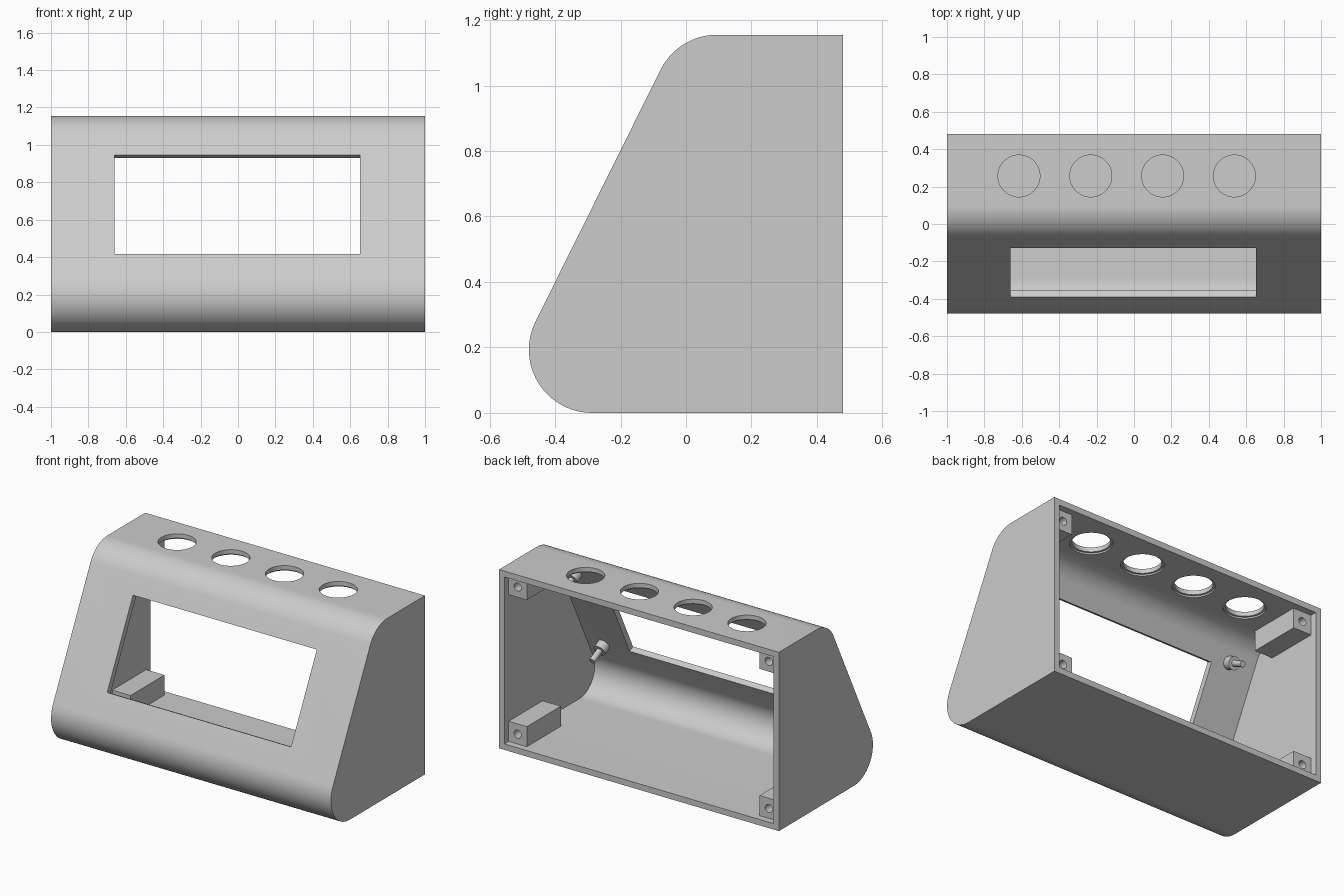
import bpy
import math
from mathutils import Vector, Matrix

if "Cube" in bpy.data.objects:
    bpy.data.objects.remove(bpy.data.objects["Cube"])

WALL = 0.0385
DEPTH, HEIGHT, ROUND = 0.48, 1.155, 0.193
SLOPE = math.atan2(1, 2)                      # lean of the front panel
INWARD = Vector((0, math.cos(SLOPE), -math.sin(SLOPE)))

grey = bpy.data.materials.new("grey plastic")
grey.use_nodes = True
COLOUR = (0.6, 0.6, 0.6, 1)
grey.diffuse_color = COLOUR
grey.node_tree.nodes["Principled BSDF"].inputs["Base Color"].default_value = COLOUR


def finish(obj, name):
    obj.name = name
    obj.data.materials.clear()
    obj.data.materials.append(grey)
    return obj


def box(name, lo, hi):
    lo, hi = Vector(lo), Vector(hi)
    bpy.ops.mesh.primitive_cube_add(size=1, location=(lo + hi) / 2)
    obj = bpy.context.object
    obj.scale = hi - lo
    bpy.ops.object.transform_apply(location=False, rotation=False, scale=True)
    return finish(obj, name)


def rod(name, start, axis, radius, length, sides=48):
    axis = Vector(axis).normalized()
    bpy.ops.mesh.primitive_cylinder_add(
        vertices=sides, radius=radius, depth=length,
        location=Vector(start) + axis * length / 2,
        rotation=axis.to_track_quat('Z', 'Y').to_euler())
    return finish(bpy.context.object, name)


def arc(cy, cz, radius, start, end, steps=20):
    angles = [math.radians(start + (end - start) * i / steps) for i in range(steps + 1)]
    return [(cy + radius * math.cos(a), cz + radius * math.sin(a)) for a in angles]


def side_profile(name, inset, back, half_width):
    """Rounded wedge outline extruded across the width."""
    lean = 180 - math.degrees(SLOPE)
    r = ROUND - inset
    pts = [(back, HEIGHT - inset)]
    pts += arc(0.095, HEIGHT - ROUND, r, 90, lean)
    pts += arc(ROUND - DEPTH, ROUND, r, lean, 270)
    pts += [(back, inset)]
    n = len(pts)
    verts = [(x, y, z) for x in (-half_width, half_width) for y, z in pts]
    faces = [tuple(range(n)), tuple(reversed(range(n, 2 * n)))]
    faces += [(i, i + n, (i + 1) % n + n, (i + 1) % n) for i in range(n)]
    mesh = bpy.data.meshes.new(name)
    mesh.from_pydata(verts, [], faces)
    obj = bpy.data.objects.new(name, mesh)
    bpy.context.collection.objects.link(obj)
    # make normals point outward
    bpy.ops.object.select_all(action='DESELECT')
    bpy.context.view_layer.objects.active = obj
    obj.select_set(True)
    bpy.ops.object.mode_set(mode='EDIT')
    bpy.ops.mesh.select_all(action='SELECT')
    bpy.ops.mesh.normals_make_consistent(inside=False)
    bpy.ops.object.mode_set(mode='OBJECT')
    return finish(obj, name)


def cut(target, cutter):
    cutter.hide_render = True
    mod = target.modifiers.new("cut", 'BOOLEAN')
    mod.operation, mod.solver, mod.object = 'DIFFERENCE', 'EXACT', cutter
    bpy.ops.object.select_all(action='DESELECT')
    bpy.context.view_layer.objects.active = target
    target.select_set(True)
    bpy.ops.object.modifier_apply(modifier=mod.name)
    bpy.data.objects.remove(cutter)


def smooth(obj):
    bpy.ops.object.select_all(action='DESELECT')
    bpy.context.view_layer.objects.active = obj
    obj.select_set(True)
    bpy.ops.object.shade_smooth_by_angle(angle=math.radians(30))


def panel_point(x, z, inset=0):
    """Point on the sloped front panel, at a depth below its surface."""
    tangent = Vector((0, ROUND - DEPTH, ROUND)) - INWARD * (ROUND - inset)
    return Vector((x, tangent.y + (z - tangent.z) * math.tan(SLOPE), z))


# Hollow housing, open at the back
housing = side_profile("housing", 0, DEPTH, 1)
cut(housing, side_profile("cavity", WALL, DEPTH + 0.2, 1 - WALL))

# Display window, cut square to the sloped panel
low, high = panel_point(-0.661, 0.417), panel_point(0.653, 0.945)
window = box("window_cutter", (-0.657, -0.1, -(high - low).yz.length / 2),
             (0.657, 0.1, (high - low).yz.length / 2))
window.location = (low + high) / 2
window.rotation_euler = (-SLOPE, 0, 0)
cut(housing, window)

# Row of button holes with a shallow recess underneath
for i in range(4):
    x = -0.615 + 0.384 * i
    cut(housing, rod("hole_cutter", (x, 0.257, HEIGHT - 0.1), (0, 0, 1), 0.112, 0.2, 64))
    cut(housing, rod("recess_cutter", (x, 0.257, HEIGHT - 0.1), (0, 0, 1), 0.125,
                     0.11 - WALL, 64))
smooth(housing)

# Screw posts in the four back corners
POST, POST_BACK, POST_FRONT = 0.128, DEPTH - 0.043, 0.09
for side, sx in (("right", -1), ("left", 1)):
    for level, z in (("lower", WALL + POST / 2), ("upper", HEIGHT - WALL - POST / 2)):
        x = sx * (1 - WALL - POST / 2)
        h = POST / 2 + 0.002
        post = box(f"{level}_{side}_screw_post", (x - h, POST_FRONT, z - h),
                   (x + h, POST_BACK, z + h))
        cut(post, rod("screw_cutter", (x, POST_BACK + 0.05, z), (0, -1, 0), 0.026, 0.25, 32))
        smooth(post)

# Stepped mounting pegs behind the front panel, beside the window
for side, x in (("right", -0.78), ("left", 0.84)):
    for level, z in (("lower", 0.39), ("upper", 0.96)):
        base = panel_point(x, z, WALL) - INWARD * 0.005
        smooth(rod(f"{level}_{side}_peg_collar", base, INWARD, 0.04, 0.055, 32))
        smooth(rod(f"{level}_{side}_peg_pin", base, INWARD, 0.019, 0.14, 32))
